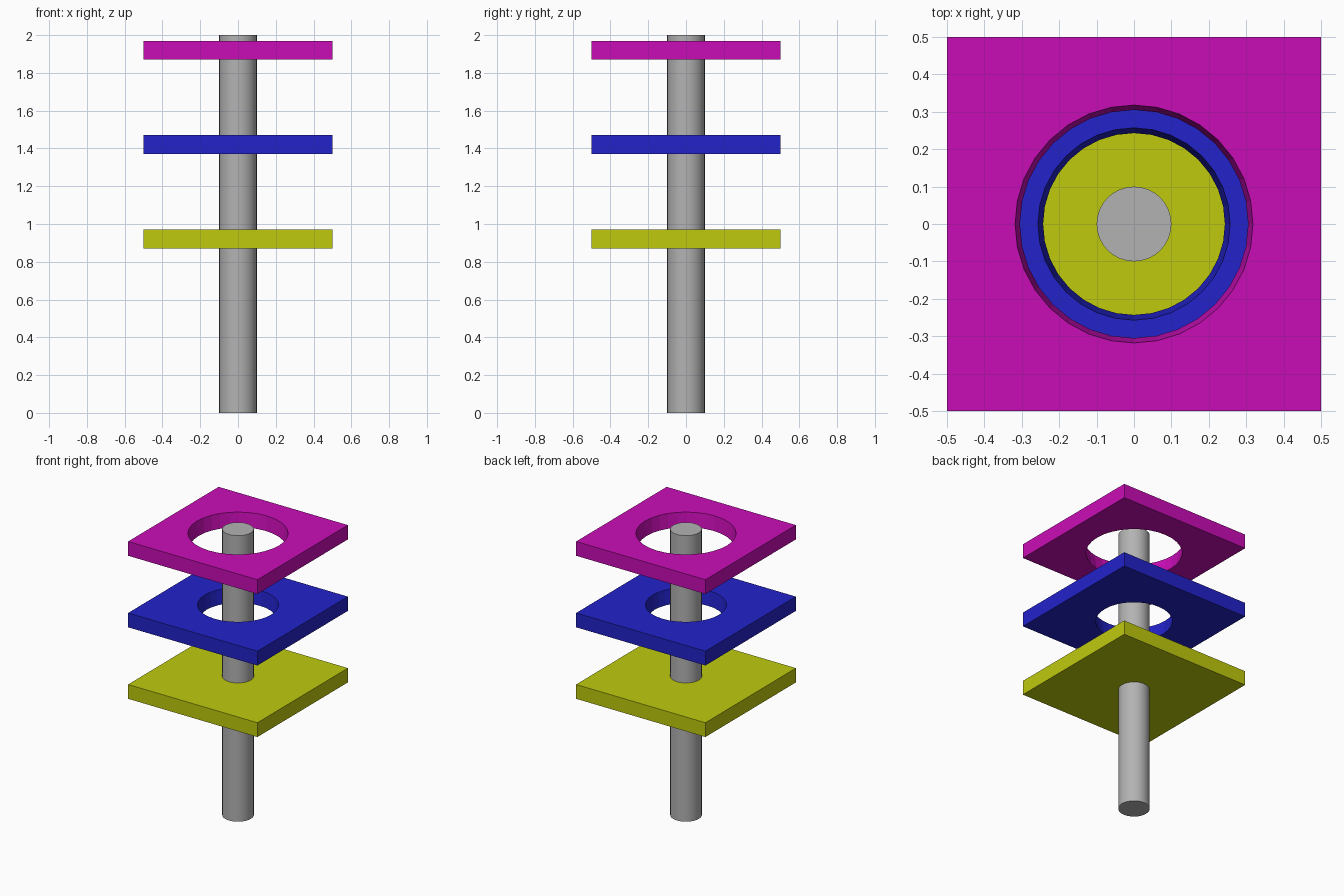
import bpy, bmesh, math

if "Cube" in bpy.data.objects:
    bpy.data.objects.remove(bpy.data.objects["Cube"])

SIDES = 32


def material(name, color):
    m = bpy.data.materials.new(name)
    m.diffuse_color = (*color, 1)
    m.use_nodes = True
    m.node_tree.nodes["Principled BSDF"].inputs["Base Color"].default_value = m.diffuse_color
    return m


def plate(name, z, mat, r_top, r_bottom):
    """Square plate with a slightly tapered round hole."""
    bm = bmesh.new()
    rings = []
    # Loop order: outer bottom, outer top, hole top, hole bottom
    for height, radius in ((z, None), (z + 0.1, None), (z + 0.1, r_top), (z, r_bottom)):
        ring = []
        for i in range(SIDES):
            a = 2 * math.pi * i / SIDES
            c, s = math.cos(a), math.sin(a)
            r = radius or 0.5 / max(abs(c), abs(s))
            ring.append(bm.verts.new((r * c, r * s, height)))
        rings.append(ring)
    for k in range(4):
        a, b = rings[k], rings[(k + 1) % 4]
        for i in range(SIDES):
            j = (i + 1) % SIDES
            bm.faces.new((a[i], a[j], b[j], b[i]))
    bmesh.ops.recalc_face_normals(bm, faces=bm.faces)
    mesh = bpy.data.meshes.new(name)
    bm.to_mesh(mesh)
    bm.free()
    mesh.materials.append(mat)
    obj = bpy.data.objects.new(name, mesh)
    bpy.context.collection.objects.link(obj)


# Central shaft
bpy.ops.mesh.primitive_cylinder_add(vertices=SIDES, radius=0.1, depth=2, location=(0, 0, 1))
shaft = bpy.context.object
shaft.name = "shaft"
shaft.data.materials.append(material("grey", (0.45, 0.45, 0.45)))
bpy.ops.object.shade_smooth_by_angle()

# Solid lower plate, pierced by the shaft
bpy.ops.mesh.primitive_cube_add(size=1, location=(0, 0, 0.92))
lower = bpy.context.object
lower.name = "lower_plate"
lower.scale.z = 0.1
lower.data.materials.append(material("yellow", (0.52, 0.59, 0.004)))

# Upper plates with clearance holes
plate("middle_plate", 1.37, material("blue", (0.016, 0.016, 0.59)), 0.257, 0.243)
plate("top_plate", 1.87, material("magenta", (0.59, 0.004, 0.47)), 0.318, 0.305)
